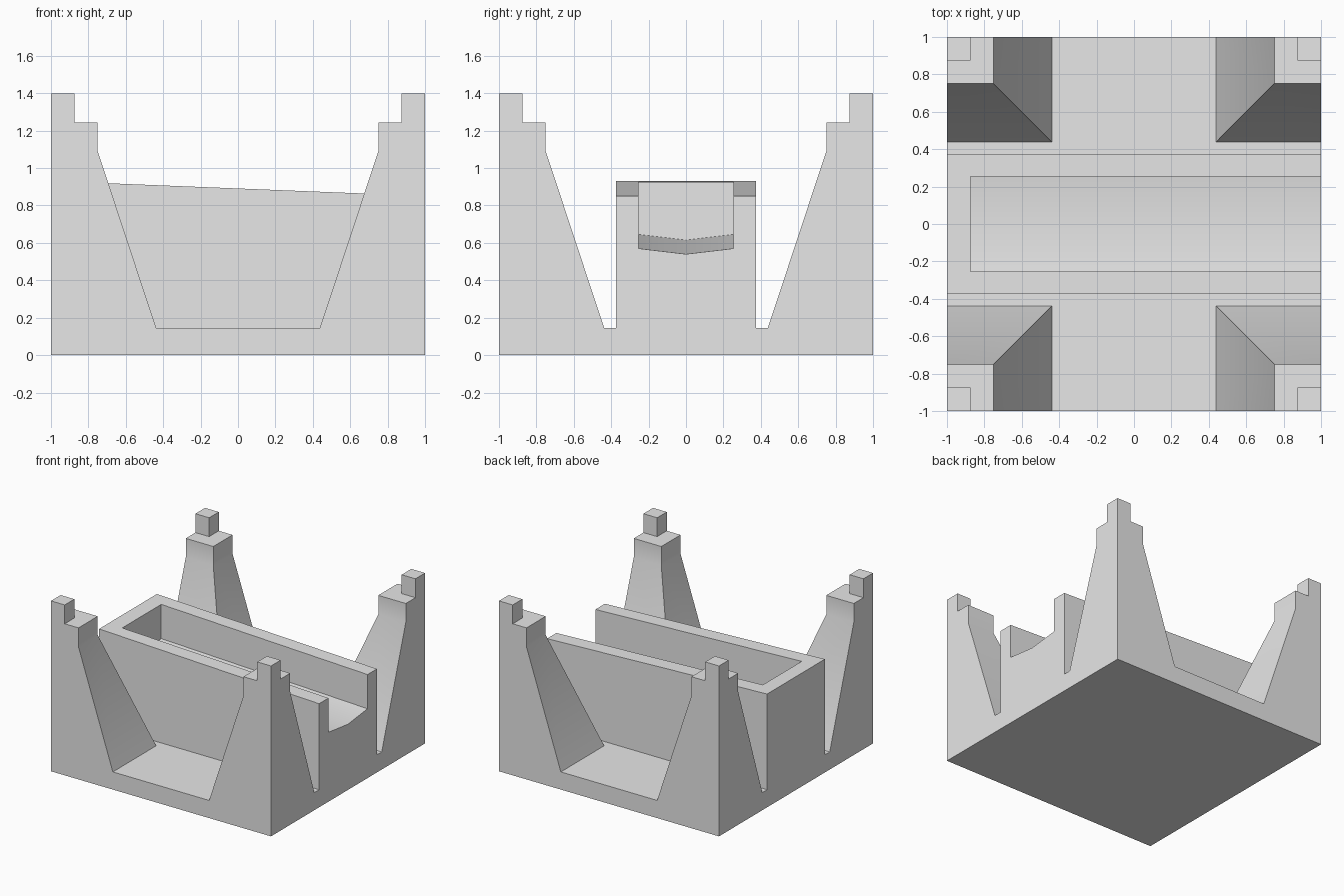
import bpy
import bmesh
import math

cube = bpy.data.objects.get("Cube")
if cube:
    bpy.data.objects.remove(cube, do_unlink=True)

grey = bpy.data.materials.new("plain grey")
grey.use_nodes = True
grey.diffuse_color = (0.8, 0.8, 0.8, 1)
grey.node_tree.nodes["Principled BSDF"].inputs["Base Color"].default_value = (0.8, 0.8, 0.8, 1)


def loft(name, rings):
    """Closed solid skinned through rings with equal point counts."""
    bm = bmesh.new()
    loops = [[bm.verts.new(p) for p in ring] for ring in rings]
    n = len(loops[0])
    for a, b in zip(loops, loops[1:]):
        for i in range(n):
            j = (i + 1) % n
            bm.faces.new((a[i], a[j], b[j], b[i]))
    bm.faces.new(loops[0])
    bm.faces.new(loops[-1])
    bmesh.ops.recalc_face_normals(bm, faces=bm.faces)
    mesh = bpy.data.meshes.new(name)
    bm.to_mesh(mesh)
    bm.free()
    mesh.materials.append(grey)
    obj = bpy.data.objects.new(name, mesh)
    bpy.context.collection.objects.link(obj)
    return obj


def corner_square(sx, sy, size, z):
    """Square ring anchored on one outer corner of the base."""
    inner = 1 - size
    return [(sx, sy, z), (sx * inner, sy, z),
            (sx * inner, sy * inner, z), (sx, sy * inner, z)]


def sloped_section(x, profile):
    """Cross-section whose raised points drop gently towards +x."""
    return [(x, y, z - 0.04 * x if z > 0 else z) for y, z in profile]


# Base slab
corners = [(-1, -1), (1, -1), (1, 1), (-1, 1)]
frame = loft("stepped_cradle", [[(x, y, z) for x, y in corners] for z in (0, 0.145)])

# Tapered corner posts with small square caps
parts = []
post_profile = [(0.5625, 0), (0.5625, 0.145), (0.25, 1.09), (0.25, 1.245)]
cap_profile = [(0.125, 1.15), (0.125, 1.4)]
for sx, sy in corners:
    for name, profile in (("corner_post", post_profile), ("post_cap", cap_profile)):
        parts.append(loft(name, [corner_square(sx, sy, s, z) for s, z in profile]))

# Central trough block with a sloping top
block = [(-0.375, 0), (0.375, 0), (0.375, 0.891), (-0.375, 0.891)]
parts.append(loft("trough_block", [sloped_section(x, block) for x in (-1, 1)]))

# Channel with a shallow V floor, open at the +x end
channel = [(-0.253, 0.61), (0, 0.58), (0.253, 0.61), (0.253, 1.2), (-0.253, 1.2)]
cutter = loft("channel_cutter", [sloped_section(x, channel) for x in (-0.875, 1.2)])

# Merge the parts and cut the channel
for part in parts + [cutter]:
    part.hide_render = True
    mod = frame.modifiers.new(part.name, 'BOOLEAN')
    mod.operation = 'DIFFERENCE' if part is cutter else 'UNION'
    mod.solver = 'EXACT'
    mod.object = part
graph = bpy.context.evaluated_depsgraph_get()
merged = bpy.data.meshes.new_from_object(frame.evaluated_get(graph))
frame.modifiers.clear()
frame.data = merged
for part in parts + [cutter]:
    bpy.data.objects.remove(part, do_unlink=True)

# Dissolve seams between coplanar faces
bm = bmesh.new()
bm.from_mesh(merged)
bmesh.ops.remove_doubles(bm, verts=bm.verts, dist=0.0005)
bmesh.ops.dissolve_limit(bm, angle_limit=math.radians(1), verts=bm.verts, edges=bm.edges)
bm.to_mesh(merged)
bm.free()

# Soft shading across the shallow folds only
bpy.ops.object.select_all(action='DESELECT')
frame.select_set(True)
bpy.context.view_layer.objects.active = frame
bpy.ops.object.shade_smooth_by_angle(angle=math.radians(30))
